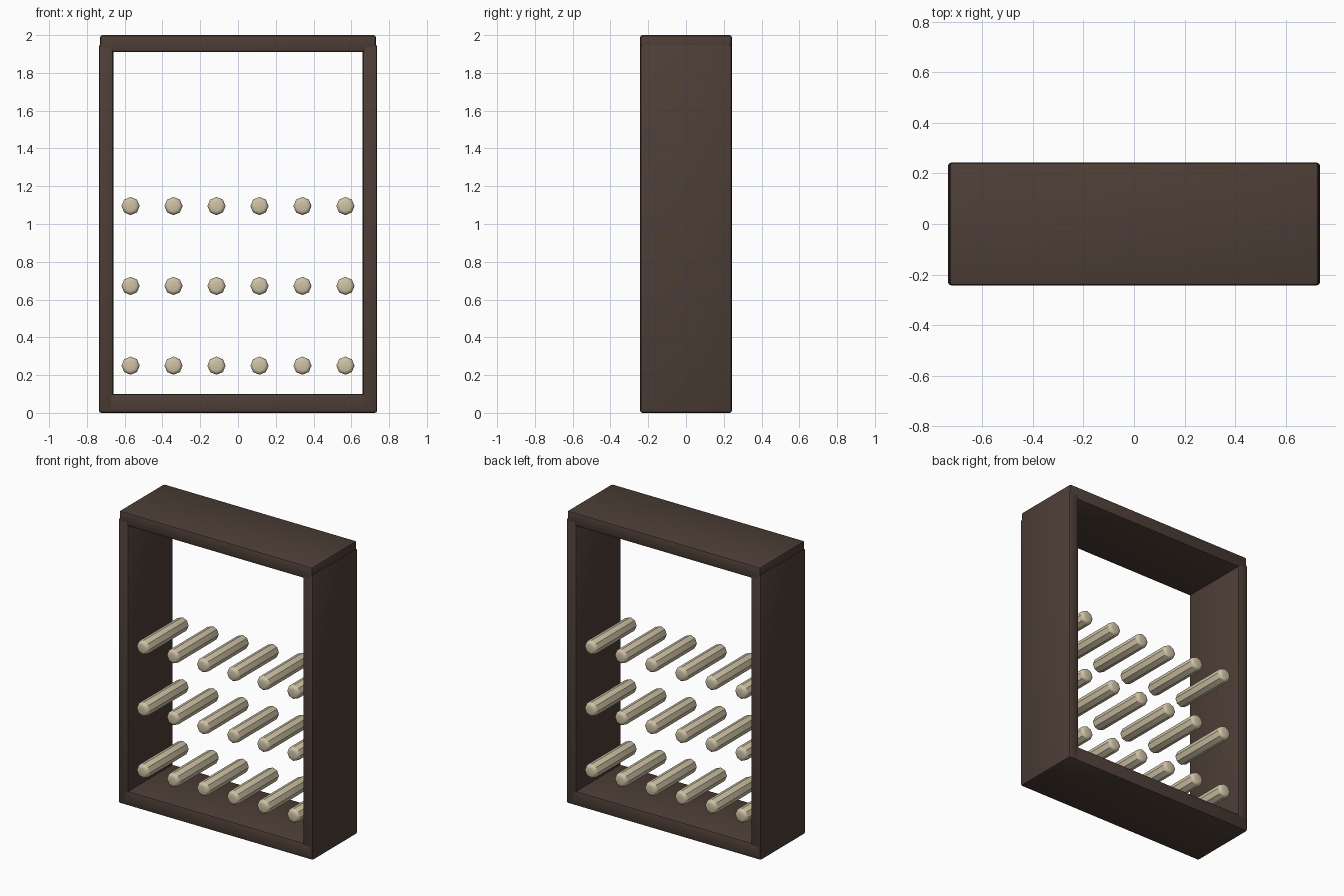
import bpy, bmesh, math
from mathutils import Matrix

if "Cube" in bpy.data.objects:
    bpy.data.objects.remove(bpy.data.objects["Cube"])


def material(name, rgb):
    m = bpy.data.materials.new(name)
    m.diffuse_color = (*rgb, 1)
    m.use_nodes = True
    m.node_tree.nodes["Principled BSDF"].inputs["Base Color"].default_value = m.diffuse_color
    return m


wood = material("dark_wood", (0.075, 0.048, 0.037))
pale = material("pale_peg", (0.62, 0.54, 0.38))


def finish(bm, name, mat):
    me = bpy.data.meshes.new(name)
    bm.to_mesh(me)
    bm.free()
    me.materials.append(mat)
    ob = bpy.data.objects.new(name, me)
    bpy.context.collection.objects.link(ob)
    bpy.ops.object.select_all(action='DESELECT')
    ob.select_set(True)
    bpy.context.view_layer.objects.active = ob
    bpy.ops.object.shade_smooth_by_angle(angle=math.radians(40))
    return ob


def board(name, x0, x1, z0, z1, depth=0.485, bevel=0.012):
    bm = bmesh.new()
    size = Matrix.Diagonal((x1 - x0, depth, z1 - z0, 1))
    place = Matrix.Translation(((x0 + x1) / 2, 0, (z0 + z1) / 2))
    bmesh.ops.create_cube(bm, size=1, matrix=place @ size)
    bmesh.ops.bevel(bm, geom=bm.edges[:], offset=bevel, segments=2,
                    profile=0.5, affect='EDGES')
    return finish(bm, name, wood)


def peg(name, x, z, radius=0.048, length=0.45, bevel=0.02):
    # eight-sided rod along y with rounded ends
    bm = bmesh.new()
    mat = Matrix.Translation((x, 0, z)) @ Matrix.Rotation(math.pi / 2, 4, 'X')
    bmesh.ops.create_cone(bm, cap_ends=True, segments=8, radius1=radius,
                          radius2=radius, depth=length, matrix=mat)
    rims = [e for e in bm.edges
            if abs(e.verts[0].co.y - e.verts[1].co.y) < 1e-4]
    bmesh.ops.bevel(bm, geom=rims, offset=bevel, segments=3,
                    profile=0.5, affect='EDGES')
    ob = finish(bm, name, pale)
    bpy.ops.object.shade_smooth_by_angle(angle=math.radians(50))
    return ob


# open frame
board("left_side", -0.736, -0.66, 0, 1.95)
board("right_side", 0.66, 0.736, 0, 1.95)
board("bottom_board", -0.73, 0.73, 0, 0.1)
board("top_board", -0.73, 0.73, 1.91, 2.0)

# three rows of six pegs
for r, z in enumerate((0.25, 0.672, 1.095)):
    for c in range(6):
        peg(f"peg_row{r + 1}_{c + 1}", (c - 2.5) * 0.2275, z)
